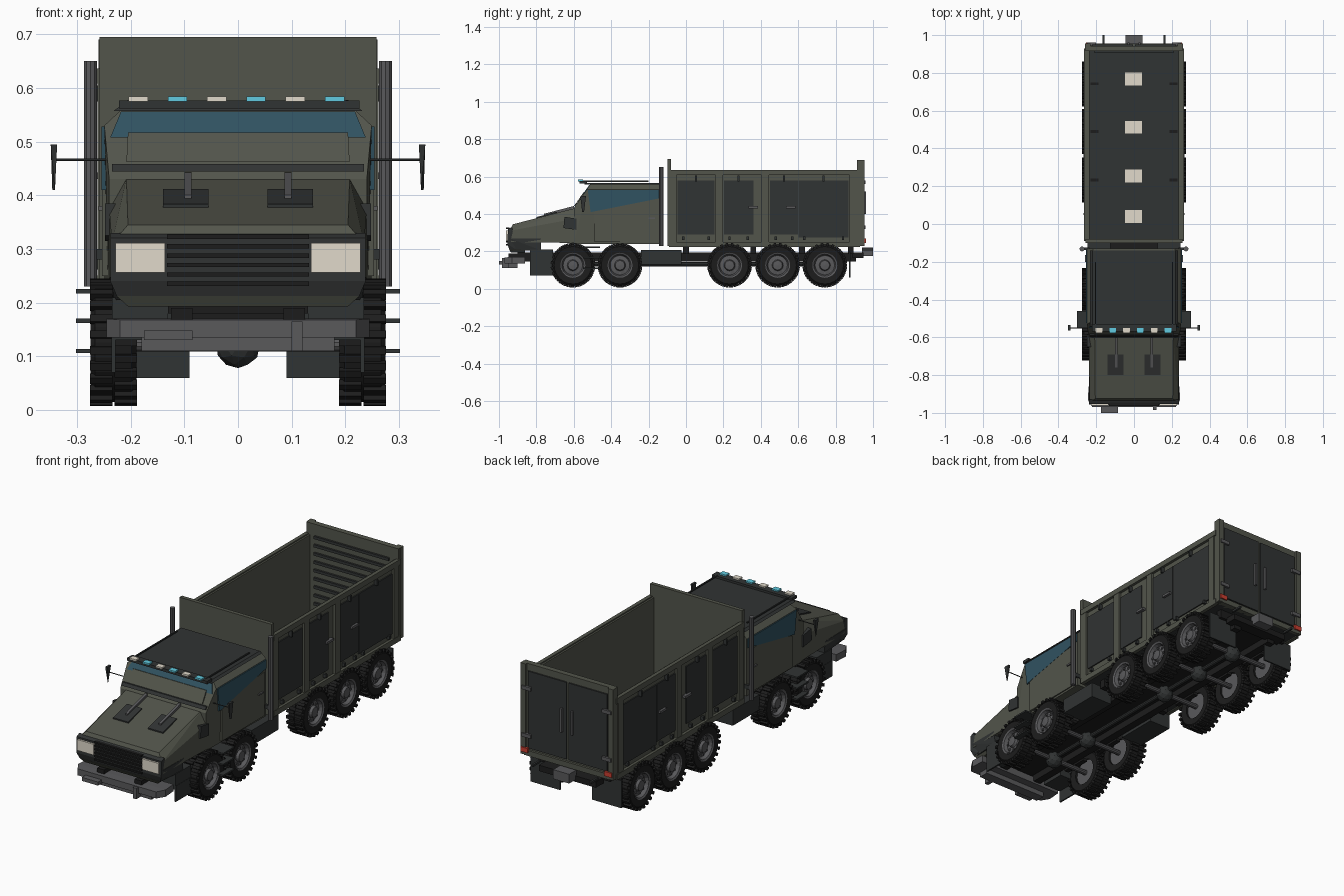
import bpy, bmesh
from math import sin, cos, pi
from mathutils import Vector, Matrix

if "Cube" in bpy.data.objects:
    bpy.data.objects.remove(bpy.data.objects["Cube"])

def mat(name, r, g, b):
    m = bpy.data.materials.new(name)
    m.diffuse_color = (r, g, b, 1)
    m.use_nodes = True
    m.node_tree.nodes["Principled BSDF"].inputs["Base Color"].default_value = m.diffuse_color
    return m

GREEN = mat("olive_paint", .085, .09, .07)
DARK = mat("dark_panel", .03, .033, .033)
RUBBER = mat("rubber", .012, .012, .012)
METAL = mat("steel", .1, .1, .105)
GLASS = mat("tinted_glass", .03, .085, .12)
CREAM = mat("lamp_cream", .75, .7, .6)
CYAN = mat("lamp_cyan", .12, .6, .75)
RED = mat("lamp_red", .6, .05, .03)

def finish(name, bm, m):
    bmesh.ops.recalc_face_normals(bm, faces=bm.faces)
    me = bpy.data.meshes.new(name)
    bm.to_mesh(me)
    bm.free()
    me.materials.append(m)
    ob = bpy.data.objects.new(name, me)
    bpy.context.collection.objects.link(ob)
    return ob

def add_hull(bm, pts):
    vs = [bm.verts.new(p) for p in pts]
    bmesh.ops.convex_hull(bm, input=vs)

def hull(name, pts, m, mirror=False):
    """Convex solid; mirror adds a second copy on the -x side."""
    bm = bmesh.new()
    add_hull(bm, pts)
    if mirror:
        add_hull(bm, [(-x, y, z) for x, y, z in pts])
    bmesh.ops.dissolve_limit(bm, angle_limit=.01, verts=bm.verts, edges=bm.edges)
    return finish(name, bm, m)

def sym(pts):
    return [(s * x, y, z) for x, y, z in pts for s in (1, -1)]

def box(name, xs, ys, zs, m, mirror=False):
    return hull(name, [(x, y, z) for x in xs for y in ys for z in zs], m, mirror)

def plate(name, yz, xs, m):
    return hull(name, [(x, y, z) for y, z in yz for x in xs], m, True)

def add_lathe(bm, prof, n):
    rings = [[bm.verts.new((x, r * cos(2*pi*i/n), r * sin(2*pi*i/n))) for i in range(n)] for x, r in prof]
    for a, b in zip(rings, rings[1:]):
        for i in range(n):
            j = (i + 1) % n
            bm.faces.new((a[i], a[j], b[j], b[i]))
    bmesh.ops.remove_doubles(bm, verts=bm.verts, dist=1e-6)

def rod(name, a, b, r, m, n=10):
    a, b = Vector(a), Vector(b)
    bm = bmesh.new()
    rot = (b - a).to_track_quat('Z', 'Y').to_matrix().to_4x4()
    bmesh.ops.create_cone(bm, cap_ends=True, segments=n, radius1=r, radius2=r,
                          depth=(b - a).length, matrix=Matrix.Translation((a + b) / 2) @ rot)
    return finish(name, bm, m)

# wheels: lugged tyre, dished rim with bolts
bm = bmesh.new()
add_lathe(bm, [(-.04, .066), (-.043, .1), (-.034, .111), (.034, .111), (.043, .1), (.04, .066), (-.04, .066)], 24)
for i in range(24):
    for s in (-1, 1):
        rot = Matrix.Rotation(2*pi*(i + (.5 if s > 0 else 0)) / 24, 4, 'X')
        bmesh.ops.create_cube(bm, size=1, matrix=rot @ Matrix.Translation((s*.023, 0, .112)) @ Matrix.Diagonal((.042, .014, .014, 1)))
tyre = finish("tyre", bm, RUBBER)
bm = bmesh.new()
add_lathe(bm, [(-.03, 0), (-.03, .067), (.042, .067), (.038, .059), (.02, .052), (.024, .03), (.037, .025), (.039, 0)], 20)
for i in range(8):
    a = 2*pi*i/8
    bmesh.ops.create_cube(bm, size=.009, matrix=Matrix.Translation((.024, .041*cos(a), .041*sin(a))))
rim = finish("rim", bm, METAL)
AXLES = (-.605, -.353, .233, .49, .742)
first = True
for y in AXLES:
    for s in (1, -1):
        for src in (tyre, rim):
            ob = src if first else bpy.data.objects.new(src.name, src.data)
            if not first:
                bpy.context.collection.objects.link(ob)
            ob.location = (s * .232, y, .126)
            ob.rotation_euler = (0, 0, 0 if s > 0 else pi)
        first = False
    # axle, differential
    rod("axle", (-.2, y, .122), (.2, y, .122), .013, METAL)
    bm = bmesh.new()
    bmesh.ops.create_icosphere(bm, subdivisions=2, radius=.042, matrix=Matrix.Translation((0, y, .12)))
    finish("differential", bm, DARK)
    box("axle_spring", (.125, .15), (y - .07, y + .07), (.135, .15), RUBBER, True)

# chassis
box("frame_rail", (.085, .125), (-.95, .91), (.145, .19), RUBBER, True)
box("chassis_plate", (-.13, .13), (-.9, .9), (.18, .195), RUBBER)
rod("drive_shaft", (0, -.6, .13), (0, .74, .13), .012, DARK)
box("fuel_tank", (.125, .245), (-.24, -.025), (.13, .207), DARK, True)
box("front_side_box", (.13, .235), (-.835, -.71), (.13, .21), DARK, True)
box("front_mud_flap", (.228, .236), (-.835, -.7), (.07, .15), DARK, True)
box("rear_mud_flap", (.09, .255), (.872, .88), (.06, .2), DARK, True)
for y in (0, .36, .62, .88):
    box("bed_support", (.09, .2), (y - .015, y + .015), (.185, .235), RUBBER, True)
for z in (.11, .166, .221):
    box("cab_step", (.22, .302), (-.55, -.46), (z - .004, z + .004), DARK, True)

# cab shell
hull("cab_body", sym([(.24, -.6, .24), (.24, -.6, .43), (.249, -.531, .53), (.217, -.51, .56),
                      (.249, -.13, .24), (.249, -.13, .53), (.217, -.13, .56)]), GREEN)
wy = lambda z: -.6 + (z - .43) * .69  # windscreen plane

def screen(name, x0, x1, z0, z1, t, m):
    hull(name, sym([(x, wy(z) - d, z) for x, z in ((x0, z0), (x1, z1)) for d in (t, -.005)]), m)
screen("windscreen_glass", .238, .218, .508, .556, .004, GLASS)
screen("windscreen_shield", .208, .205, .462, .517, .007, GREEN)
screen("cowl_strip", .235, .235, .444, .458, .008, DARK)
plate("side_window", [(-.525, .528), (-.135, .528), (-.135, .485), (-.3, .475), (-.51, .41)], (.24, .254), GLASS)
plate("cab_door", [(-.49, .25), (-.15, .25), (-.15, .47), (-.3, .468), (-.49, .41)], (.24, .253), GREEN)
box("door_handle", (.25, .26), (-.2, -.165), (.372, .38), METAL, True)
hull("roof_plate", sym([(.232, -.545, .557), (.232, -.14, .557), (.22, -.54, .566), (.22, -.14, .566)]), DARK)
box("roof_light_bar", (-.222, .226), (-.57, -.53), (.562, .577), DARK)
box("roof_rail", (.2, .206), (-.55, -.2), (.572, .578), DARK, True)
for i in range(6):
    x = -.186 + i * .0732
    box("roof_lamp", (x - .018, x + .018), (-.578, -.55), (.575, .584), CYAN if i % 2 else CREAM)
# bonnet and nose
hull("bonnet", sym([(.205, -.925, .345), (.208, -.59, .432), (.235, -.945, .31), (.24, -.59, .375),
                    (.235, -.935, .25), (.24, -.59, .245)]), GREEN)
hull("nose_lower", sym([(.238, -.945, .27), (.238, -.775, .27), (.22, -.925, .205), (.232, -.775, .205)]), DARK)
hull("grille_panel", sym([(.238, -.952, .32), (.238, -.93, .33), (.238, -.955, .24), (.225, -.945, .21), (.225, -.91, .21)]), DARK)
hull("nose_lip", sym([(.226, -.947, .212), (.205, -.935, .193), (.226, -.86, .212), (.205, -.86, .193)]), GREEN)
for i in range(6):
    z = .235 + i * .0175
    box("grille_bar", (-.132, .132), (-.963, -.945), (z - .004, z + .004), RUBBER)
box("headlight", (.136, .228), (-.962, -.94), (.256, .311), CREAM, True)
hz = lambda y: .345 + (y + .925) * .26
hull("bonnet_vent", [(x, y, hz(y) + d) for x in (.055, .14) for y in (-.8, -.69) for d in (-.005, .006)], DARK, True)
hull("bonnet_rod", [(x, y, hz(y) + d) for x in (.087, .1) for y in (-.76, -.6) for d in (0, .013)], METAL, True)
plate("side_intake", [(-.655, .325), (-.585, .315), (-.585, .375), (-.65, .385)], (.2, .248), DARK)

# bumper and winch
hull("front_bumper", sym([(.245, -.93, .17), (.245, -.93, .135), (.22, -.97, .168), (.22, -.97, .135),
                          (.24, -.86, .17), (.24, -.86, .135)]), METAL)
box("bumper_beam", (-.18, .18), (-.95, -.9), (.11, .135), METAL)
box("bumper_bracket", (-.175, -.085), (-1, -.96), (.13, .148), METAL)
box("tow_hook", (.1, .12), (-.985, -.95), (.11, .165), METAL)

# mirrors and exhaust stacks
hull("mirror", [(.337, -.565, .495), (.349, -.565, .495), (.337, -.535, .495), (.349, -.535, .495),
                (.341, -.555, .41), (.346, -.545, .41)], DARK, True)
for s in (1, -1):
    rod("mirror_arm", (s*.24, -.55, .466), (s*.342, -.55, .466), .0025, DARK, 6)
    rod("exhaust_stack", (s*.275, -.132, .23), (s*.275, -.132, .65), .013, METAL, 10)
    box("exhaust_bracket", (s*.235, s*.272), (-.138, -.125), (.28, .3), DARK)

# cargo bed: floor and walls
box("bed_floor", (-.25, .25), (-.09, .94), (.228, .245), DARK)
box("bed_front_wall", (-.258, .258), (-.1, -.08), (.23, .695), GREEN)
box("bed_rear_wall", (-.258, .258), (.915, .943), (.228, .69), GREEN)
box("bed_side_wall", (.236, .25), (-.09, .93), (.23, .63), GREEN, True)
for z in (.237, .622):
    box("side_rail", (.245, .264), (-.09, .93), (z - .014, z + .014), GREEN, True)
for y in (-.07, .178, .425, .895):
    box("side_post", (.245, .262), (y - .02, y + .02), (.24, .62), GREEN, True)
# side doors with inset panels, handles and hinges
for y0, y1, z0 in ((-.045, .152, .29), (.203, .36, .29), (.45, .598, .29), (.602, .87, .275)):
    box("side_panel", (.245, .256), (y0, y1), (z0, .58), DARK, True)
    c = (y0 + y1) / 2
    box("panel_hinge", (.25, .268), (c - .005, c + .005), (.575, .605), DARK, True)
    for y in (y0 + .03, y1 - .03):
        box("panel_latch", (.25, .266), (y - .006, y + .006), (.262, .28), DARK, True)
for y in (.36, .56):
    box("side_handle", (.25, .268), (y - .025, y + .025), (.43, .442), METAL, True)
# rear doors, lamps, hitch
box("rear_door", (.006, .222), (.94, .95), (.265, .655), DARK, True)
box("rear_corner_post", (.23, .26), (.93, .955), (.23, .69), GREEN, True)
box("rear_sill", (-.24, .24), (.93, .955), (.228, .255), GREEN)
box("rear_handle", (.025, .035), (.945, .962), (.4, .52), METAL, True)
for z in (.33, .57):
    box("rear_hinge", (.2, .25), (.945, .961), (z - .009, z + .009), METAL, True)
box("tail_lamp", (.215, .255), (.95, .962), (.245, .268), RED, True)
box("hitch_box", (-.045, .045), (.94, 1), (.175, .222), METAL)
box("hitch_bar", (-.16, .16), (.89, .95), (.165, .195), RUBBER)
box("rear_tow_pin", (.157, .167), (.94, 1), (.205, .215), DARK, True)
# interior slats and floor lamps
for i in range(9):
    z = .29 + i * .042
    box("rear_slat", (-.21, .21), (.905, .92), (z - .007, z + .007), DARK)
for y in (.04, .255, .512, .768):
    box("floor_lamp", (-.048, .042), (y - .034, y + .034), (.24, .25), CREAM)
